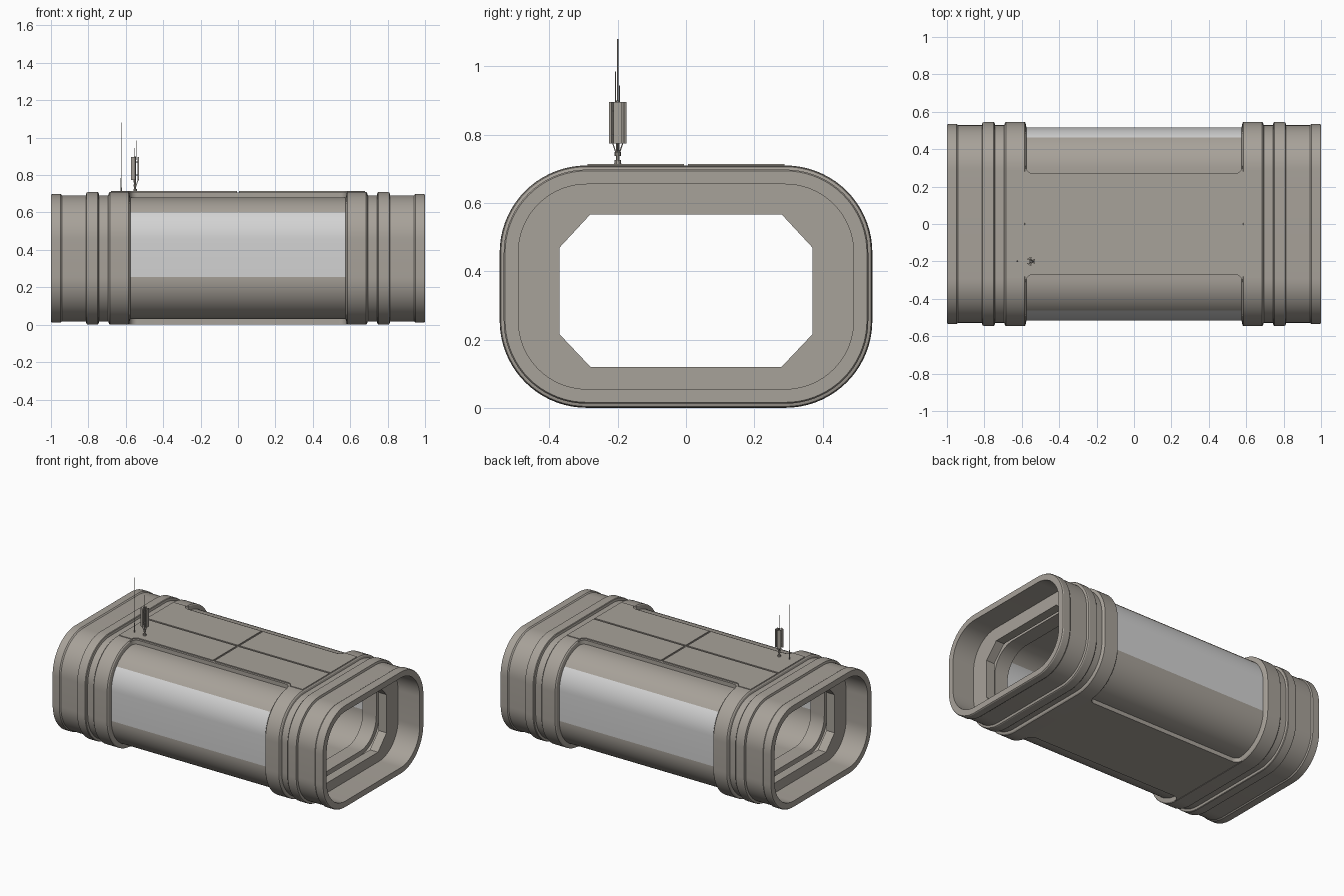
import bpy, bmesh, math
from mathutils import Vector, Matrix

if "Cube" in bpy.data.objects:
    bpy.data.objects.remove(bpy.data.objects["Cube"])

def material(name, rgb):
    m = bpy.data.materials.new(name)
    m.diffuse_color = (*rgb, 1)
    m.use_nodes = True
    m.node_tree.nodes["Principled BSDF"].inputs["Base Color"].default_value = m.diffuse_color
    return m

HULL = material("warm grey hull", (0.39, 0.36, 0.32))
GLASS = material("pale window", (0.65, 0.65, 0.65))

HY, HZ, R = 0.546, 0.355, 0.255   # half width, half height, corner radius
CY, CZ = HY - R, HZ - R           # corner arc centres

def finish(bm, name, mats=(HULL,), smooth=True):
    bmesh.ops.recalc_face_normals(bm, faces=bm.faces)
    me = bpy.data.meshes.new(name)
    bm.to_mesh(me)
    bm.free()
    ob = bpy.data.objects.new(name, me)
    bpy.context.collection.objects.link(ob)
    for m in mats:
        me.materials.append(m)
    if smooth:
        bpy.context.view_layer.objects.active = ob
        ob.select_set(True)
        bpy.ops.object.shade_smooth_by_angle(angle=math.radians(25))
        ob.select_set(False)
    return ob

def outline(d, n=18):
    """Rounded cross-section inset by d, as (y, z) points."""
    pts = []
    for q, (sy, sz) in enumerate([(1, 1), (-1, 1), (-1, -1), (1, -1)]):
        for i in range(n + 1):
            a = math.pi / 2 * (q + i / n)
            pts.append((sy * CY + (R - d) * math.cos(a),
                        HZ + sz * CZ + (R - d) * math.sin(a)))
    return pts

# Hollow hull: outer bands and ribs, then the inside wall, as (x, inset)
outer = [(.575, .03), (.58, .006), (.586, 0), (.684, 0), (.69, .006),
         (.694, .018), (.742, .018), (.746, .004), (.75, .001), (.804, .001),
         (.81, .004), (.814, .018), (.94, .018), (.948, .012), (.994, .012),
         (1, .016)]
inner = [(1, .055), (.70, .055), (.70, .085), (.60, .085), (.60, .055)]
flip = lambda s: [(-x, d) for x, d in reversed(s)]
stations = flip(outer) + outer + inner + flip(inner)

bm = bmesh.new()
rings = [[bm.verts.new((x, y, z)) for y, z in outline(d)] for x, d in stations]
for a, b in zip(rings, rings[1:] + rings[:1]):
    for i in range(len(a)):
        j = (i + 1) % len(a)
        f = bm.faces.new((a[i], a[j], b[j], b[i]))
        c = f.calc_center_median()
        # side windows: flat side plus the first 40 degrees of the upper curve
        ang = math.degrees(math.atan2(c.z - HZ - CZ, abs(c.y) - CY))
        if abs(c.x) < 0.1 and abs(c.y) > CY and c.z > HZ - CZ - .002 and ang < 40:
            f.material_index = 1
finish(bm, "hull_shell", (HULL, GLASS))

# Bulkheads with an eight-sided doorway
door = [(.37, .215), (.37, .47), (.28, .567), (-.28, .567),
        (-.37, .47), (-.37, .215), (-.28, .12), (.28, .12)]
for s, name in ((1, "right_bulkhead"), (-1, "left_bulkhead")):
    bm = bmesh.new()
    edges = []
    for loop in (outline(.05), door):
        vs = [bm.verts.new((s * .84, y, z)) for y, z in loop]
        edges += [bm.edges.new((vs[i], vs[(i + 1) % len(vs)])) for i in range(len(vs))]
    bmesh.ops.triangle_fill(bm, edges=edges, use_beauty=True)
    ext = bmesh.ops.extrude_face_region(bm, geom=bm.faces[:], use_keep_orig=True)
    bmesh.ops.translate(bm, vec=(-s * .06, 0, 0),
                        verts=[g for g in ext["geom"] if isinstance(g, bmesh.types.BMVert)])
    finish(bm, name, smooth=False)

def prism(name, pts, z0, z1):
    bm = bmesh.new()
    f = bm.faces.new([bm.verts.new((x, y, z0)) for x, y in pts])
    ext = bmesh.ops.extrude_face_region(bm, geom=[f], use_keep_orig=True)
    bmesh.ops.translate(bm, vec=(0, 0, z1 - z0),
                        verts=[g for g in ext["geom"] if isinstance(g, bmesh.types.BMVert)])
    return finish(bm, name)

def flare(x, y, r, n=8):
    """Concave fillet from (x, y + r) to (x - r, y)."""
    return [(x - r + r * math.cos(t), y + r - r * math.sin(t))
            for t in (math.pi / 2 * i / n for i in range(n + 1))]

# Roof and belly slabs flaring into the collars
quarter = [(.60, .31)] + flare(.579, .270, .04)
half = quarter + [(-x, y) for x, y in reversed(quarter)]
slab = half + [(-x, -y) for x, y in half]
prism("roof_slab", slab, .66, .707)
prism("belly_slab", slab, .002, .05)

# Four roof panels with grooves between them
g = .006
panel = [(g, g), (.68, g), (.68, .288), (.59, .288)] + flare(.585, .256, .032) + [(g, .256)]
for sx in (1, -1):
    for sy in (1, -1):
        prism("roof_panel", [(sx * x, sy * y) for x, y in panel], .70, .714)

def rod(name, p0, p1, r0, r1=None, sides=10):
    p0, p1 = Vector(p0), Vector(p1)
    v = p1 - p0
    bm = bmesh.new()
    bmesh.ops.create_cone(bm, cap_ends=True, segments=sides, radius1=r0,
                          radius2=r0 if r1 is None else r1, depth=v.length,
                          matrix=Matrix.Translation((p0 + p1) / 2)
                          @ v.to_track_quat('Z', 'Y').to_matrix().to_4x4())
    return finish(bm, name)

# Whip aerial
rod("whip_base", (-.625, -.2, .71), (-.625, -.2, .775), .004, .003)
rod("whip_mast", (-.625, -.2, .77), (-.625, -.2, 1.08), .002, .0015)

# Sector aerial: stem, three panels on struts, thin rods
ax, ay = -.55, -.2
rod("aerial_foot", (ax, ay, .71), (ax, ay, .726), .011, .009)
rod("aerial_stem", (ax, ay, .72), (ax, ay, .90), .005)
rod("aerial_collar", (ax, ay, .738), (ax, ay, .75), .009)
for k in range(3):
    a = k * math.tau / 3
    ux, uy = math.cos(a), math.sin(a)
    at = lambda r, z: (ax + r * ux, ay + r * uy, z)
    bm = bmesh.new()
    bmesh.ops.create_cube(bm, size=1, matrix=Matrix.Translation(at(.018, .835))
                          @ Matrix.Rotation(a, 4, 'Z') @ Matrix.Diagonal((.008, .024, .122, 1)))
    finish(bm, "aerial_panel", smooth=False)
    rod("aerial_strut", at(.004, .742), at(.018, .778), .002, sides=6)
    for z in (.80, .87):
        rod("aerial_bracket", at(0, z), at(.018, z), .0025, sides=6)
rod("aerial_tall_rod", (ax + .006, ay - .006, .88), (ax + .006, ay - .006, .985), .0015)
rod("aerial_short_rod", (ax - .002, ay + .005, .88), (ax - .002, ay + .005, .945), .0015)
